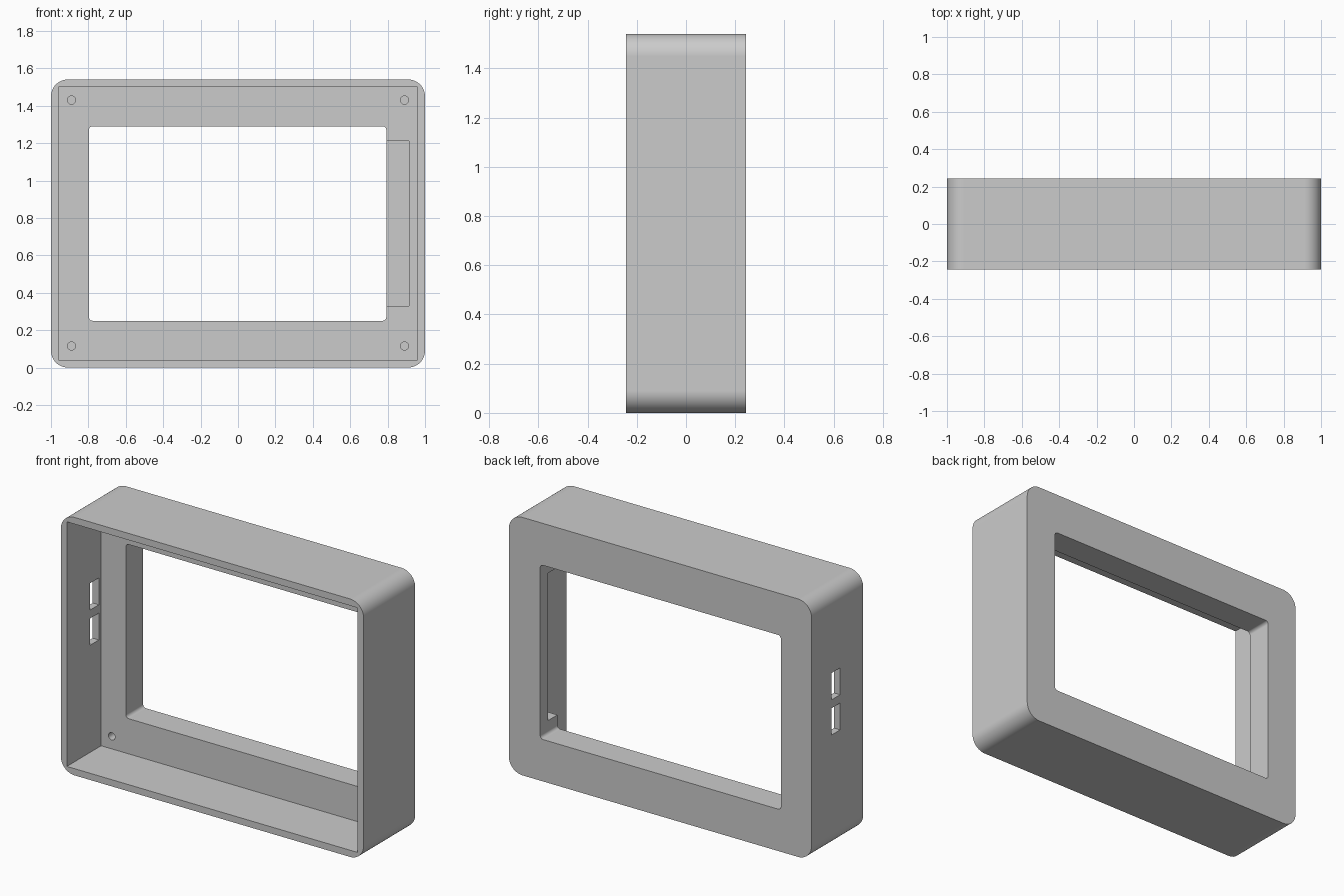
import bpy
import bmesh
from math import pi, cos, sin, radians

cube = bpy.data.objects.get("Cube")
if cube:
    bpy.data.objects.remove(cube, do_unlink=True)

# Main measurements
HEIGHT = 1.54
HALF_DEPTH = 0.243
FLOOR = 0.08          # front surface of the thick back panel
CLEAR = 0.2           # how far cutters run past the surfaces

grey = bpy.data.materials.new("plain grey")
grey.use_nodes = True
grey.diffuse_color = (0.6, 0.6, 0.6, 1)
grey.node_tree.nodes["Principled BSDF"].inputs["Base Color"].default_value = grey.diffuse_color


def slab(name, x, y, z, radius=0, steps=12):
    """Box over three ranges, with its edges along y rounded."""
    outline = []
    corners = [(x[1], z[1], 1, 1), (x[0], z[1], -1, 1),
               (x[0], z[0], -1, -1), (x[1], z[0], 1, -1)]
    for i, (cx, cz, sx, sz) in enumerate(corners):
        if not radius:
            outline.append((cx, cz))
            continue
        for k in range(steps + 1):
            a = (i + k / steps) * pi / 2
            outline.append((cx - sx * radius + radius * cos(a),
                            cz - sz * radius + radius * sin(a)))
    bm = bmesh.new()
    face = bm.faces.new([bm.verts.new((px, y[0], pz)) for px, pz in outline])
    extruded = bmesh.ops.extrude_face_region(bm, geom=[face])["geom"]
    moved = [g for g in extruded if isinstance(g, bmesh.types.BMVert)]
    bmesh.ops.translate(bm, verts=moved, vec=(0, y[1] - y[0], 0))
    bmesh.ops.recalc_face_normals(bm, faces=bm.faces)
    mesh = bpy.data.meshes.new(name)
    bm.to_mesh(mesh)
    bm.free()
    mesh.materials.append(grey)
    obj = bpy.data.objects.new(name, mesh)
    bpy.context.collection.objects.link(obj)
    return obj


def cut(target, cutter):
    """Subtract the cutter and discard it."""
    mod = target.modifiers.new("cut", "BOOLEAN")
    mod.operation = "DIFFERENCE"
    mod.solver = "EXACT"
    mod.object = cutter
    cutter.hide_render = True
    bpy.context.view_layer.objects.active = target
    bpy.ops.object.modifier_apply(modifier=mod.name)
    bpy.data.objects.remove(cutter, do_unlink=True)


# Rounded outer case
case = slab("display_case", (-1, 1), (-HALF_DEPTH, HALF_DEPTH), (0, HEIGHT), 0.09)

# Open front cavity
cut(case, slab("cavity", (-0.96, 0.96), (-HALF_DEPTH - CLEAR, FLOOR), (0.04, HEIGHT - 0.04)))

# Window through the back panel
cut(case, slab("window", (-0.797, 0.793), (0, HALF_DEPTH + CLEAR), (0.25, 1.29), 0.02, 6))

# Recess beside the window
cut(case, slab("side_recess", (0.7, 0.915), (0, 0.167), (0.33, 1.21)))

# Blind screw holes in the corners
for x in (-0.89, 0.89):
    for z in (0.115, 1.43):
        r = 0.022
        cut(case, slab("screw_hole", (x - r, x + r), (0, 0.17), (z - r, z + r), r * 0.999, 6))

# Two port slots through the side wall
for low in (0.68, 0.89):
    cut(case, slab("port_slot", (-1.1, -0.9), (-0.025, 0.058), (low, low + 0.16)))

# Smooth corners, flat sides
bpy.ops.object.select_all(action="DESELECT")
case.select_set(True)
bpy.context.view_layer.objects.active = case
bpy.ops.object.shade_smooth_by_angle(angle=radians(30))
weighted = case.modifiers.new("flat sides", "WEIGHTED_NORMAL")
weighted.keep_sharp = True
